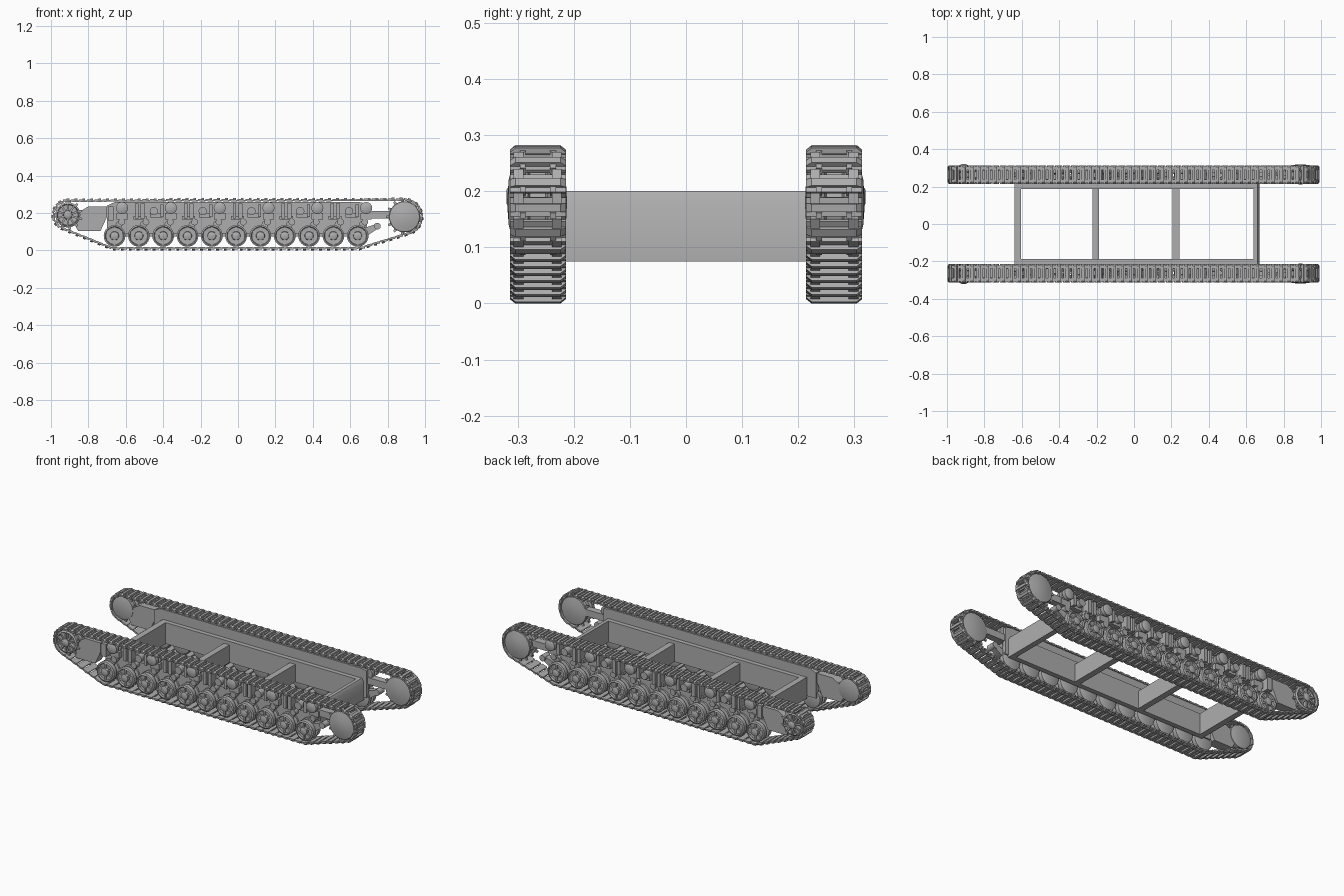
import bpy, bmesh, math
from mathutils import Vector, geometry

if "Cube" in bpy.data.objects:
    bpy.data.objects.remove(bpy.data.objects["Cube"])

GREY = (0.42, 0.42, 0.42, 1)
steel = bpy.data.materials.new("steel_grey")
steel.use_nodes = True
steel.diffuse_color = GREY
steel.node_tree.nodes["Principled BSDF"].inputs["Base Color"].default_value = GREY

X, Y, Z = Vector((1, 0, 0)), Vector((0, 1, 0)), Vector((0, 0, 1))
O = Vector((0, 0, 0))


def prism(bm, pts, a, b, origin=O, u=X, v=Z, w=Y):
    """Extrude the polygon pts (in u, v) along w from a to b."""
    ends = [[bm.verts.new(origin + u * p + v * q + w * d) for p, q in pts] for d in (a, b)]
    n = len(pts)
    for ring in ends:
        bm.faces.new(ring)
    for i in range(n):
        j = (i + 1) % n
        bm.faces.new((ends[0][i], ends[0][j], ends[1][j], ends[1][i]))


def box(bm, x0, x1, y0, y1, z0, z1):
    prism(bm, [(x0, z0), (x1, z0), (x1, z1), (x0, z1)], y0, y1)


def lathe(bm, x, z, profile, seg=24):
    """Spin (radius, y) points about an axle along y."""
    rings = []
    for r, y in profile:
        count = seg if r > 0 else 1
        rings.append([bm.verts.new((x + r * math.cos(math.tau * i / seg), y,
                                    z + r * math.sin(math.tau * i / seg))) for i in range(count)])
    for a, b in zip(rings, rings[1:]):
        for i in range(seg):
            j = (i + 1) % seg
            quad = [a[i % len(a)], a[j % len(a)], b[j % len(b)], b[i % len(b)]]
            bm.faces.new(list(dict.fromkeys(quad)))


def disc(bm, x, z, r, y0, y1, seg=24):
    lathe(bm, x, z, [(0, y0), (r, y0), (r, y1), (0, y1)], seg)


def ribs(bm, x, z, count, r0, r1, half, y0, y1, tip=1.0):
    """Radial bars around an axle, tapering toward the tip."""
    for i in range(count):
        a = math.tau * (i + 0.5) / count
        d, s = Vector((math.cos(a), 0, math.sin(a))), Vector((-math.sin(a), 0, math.cos(a)))
        prism(bm, [(r0, -half), (r1, -half * tip), (r1, half * tip), (r0, half)],
              y0, y1, Vector((x, 0, z)), d, s)


def finish(bm, name, mirror=True):
    bmesh.ops.recalc_face_normals(bm, faces=bm.faces)
    for f in bm.faces:
        f.smooth = True
    for e in bm.edges:
        e.smooth = e.calc_face_angle(4) < 0.6
    mesh = bpy.data.meshes.new(name)
    bm.to_mesh(mesh)
    bm.free()
    mesh.materials.append(steel)
    ob = bpy.data.objects.new(name, mesh)
    bpy.context.collection.objects.link(ob)
    if mirror:
        m = ob.modifiers.new("Mirror", "MIRROR")
        m.use_axis = (False, True, False)
    return ob


SPROCKET, IDLER = (0.89, 0.18), (-0.91, 0.19)
WHEELS = [(-0.66 + 0.13 * i, 0.078) for i in range(11)]
ROLLERS = [(-0.62 + 0.261 * i, 0.227) for i in range(6)]

# Hull frame: rails, end plates and cross members
bm = bmesh.new()
box(bm, -0.64, 0.66, 0.188, 0.216, 0.075, 0.2)
finish(bm, "side_rail")
bm = bmesh.new()
box(bm, -0.64, -0.605, -0.19, 0.19, 0.075, 0.2)
prism(bm, [(0.64, 0.075), (0.672, 0.075), (0.672, 0.18), (0.66, 0.2), (0.64, 0.2)], -0.216, 0.216)
finish(bm, "end_plates", False)
bm = bmesh.new()
for x in (-0.205, 0.225):
    box(bm, x - 0.018, x + 0.018, -0.19, 0.19, 0.075, 0.18)
finish(bm, "cross_members", False)

# Suspension side panel with end arms
bm = bmesh.new()
prism(bm, [(-0.7, 0.09), (0.69, 0.09), (0.69, 0.25), (0.65, 0.258), (-0.66, 0.258), (-0.7, 0.24)],
      0.214, 0.24)
finish(bm, "side_panel")
bm = bmesh.new()
prism(bm, [(-0.9, 0.19), (-0.855, 0.105), (-0.735, 0.105), (-0.7, 0.18), (-0.7, 0.235), (-0.8, 0.235),
           (-0.86, 0.2)], 0.225, 0.285)
finish(bm, "idler_arm")
bm = bmesh.new()
box(bm, 0.68, 0.86, 0.222, 0.262, 0.17, 0.21)
prism(bm, [(0.66, 0.085), (0.7, 0.085), (0.76, 0.125), (0.75, 0.145), (0.72, 0.135), (0.66, 0.115)],
      0.235, 0.27)
disc(bm, 0.745, 0.13, 0.018, 0.23, 0.28, 12)
finish(bm, "sprocket_arm")

# Road wheels: twin discs with rim, hub and ribs
bm = bmesh.new()
for x, z in WHEELS:
    lathe(bm, x, z, [(0, 0.222), (0.05, 0.222), (0.058, 0.226), (0.058, 0.25), (0.036, 0.254),
                     (0.036, 0.268), (0.058, 0.272), (0.058, 0.296), (0.05, 0.3), (0.046, 0.292),
                     (0.024, 0.29), (0.022, 0.304), (0.012, 0.308), (0, 0.308)])
    ribs(bm, x, z, 6, 0.018, 0.048, 0.005, 0.286, 0.298)
finish(bm, "road_wheels")

# Swing arms above the wheels, springs and brackets under the top run
bm = bmesh.new()
for x, z in WHEELS:
    prism(bm, [(x - 0.014, z), (x + 0.014, z), (x + 0.05, 0.15), (x + 0.03, 0.165), (x + 0.01, 0.15)],
          0.235, 0.262)
    disc(bm, x + 0.038, 0.152, 0.018, 0.235, 0.272, 12)
finish(bm, "swing_arms")
bm = bmesh.new()
for x, z in ROLLERS:
    lathe(bm, x, z, [(0, 0.23), (0.032, 0.23), (0.032, 0.252), (0.018, 0.254), (0.018, 0.272),
                     (0.032, 0.274), (0.032, 0.296), (0.02, 0.302), (0, 0.302)])
    box(bm, x - 0.03, x + 0.03, 0.235, 0.268, 0.165, 0.2)
finish(bm, "return_rollers")
bm = bmesh.new()
for x, z in ROLLERS[:-1]:
    box(bm, x + 0.07, x + 0.088, 0.235, 0.285, 0.17, 0.25)
    box(bm, x + 0.1, x + 0.122, 0.235, 0.285, 0.17, 0.25)
    box(bm, x + 0.06, x + 0.13, 0.235, 0.27, 0.165, 0.185)
    disc(bm, x + 0.17, 0.21, 0.022, 0.235, 0.29, 14)
    box(bm, x + 0.15, x + 0.215, 0.235, 0.265, 0.175, 0.2)
    box(bm, x + 0.205, x + 0.222, 0.235, 0.285, 0.18, 0.245)
box(bm, -0.695, -0.665, 0.235, 0.285, 0.16, 0.235)
finish(bm, "brackets")

# Drive sprocket: domed drum with two toothed rings
bm = bmesh.new()
x, z = SPROCKET
lathe(bm, x, z, [(0, 0.212), (0.04, 0.214), (0.08, 0.222), (0.083, 0.226), (0.083, 0.246), (0.07, 0.25),
                 (0.07, 0.278), (0.083, 0.282), (0.083, 0.302), (0.08, 0.306), (0.04, 0.316),
                 (0, 0.319)], 32)
for y in (0.232, 0.286):
    ribs(bm, x, z, 13, 0.075, 0.098, 0.01, y, y + 0.01, 0.5)
finish(bm, "drive_sprocket")

# Idler: closed inner disc, spoked outer face
bm = bmesh.new()
x, z = IDLER
lathe(bm, x, z, [(0, 0.214), (0.05, 0.217), (0.067, 0.222), (0.067, 0.248), (0.05, 0.252), (0.05, 0.276),
                 (0.067, 0.28), (0.067, 0.3), (0.058, 0.306), (0.054, 0.292), (0.026, 0.29),
                 (0.022, 0.314), (0.012, 0.32), (0, 0.32)], 28)
ribs(bm, x, z, 10, 0.02, 0.058, 0.006, 0.285, 0.31, 0.7)
for y in (0.232, 0.286):
    ribs(bm, x, z, 11, 0.06, 0.08, 0.009, y, y + 0.01, 0.5)
finish(bm, "idler_wheel")

# Track path: a belt pulled tight around the wheels, evenly resampled
circles = [(SPROCKET, 0.09), (IDLER, 0.076), (WHEELS[0], 0.066), (WHEELS[-1], 0.066)]
cloud = [Vector((c[0] + r * math.cos(a * math.tau / 72), c[1] + r * math.sin(a * math.tau / 72)))
         for c, r in circles for a in range(72)]
belt = [cloud[i] for i in geometry.convex_hull_2d(cloud)]
area = sum(p.x * q.y - q.x * p.y for p, q in zip(belt, belt[1:] + belt[:1]))
if area < 0:
    belt.reverse()
lengths = [(q - p).length for p, q in zip(belt, belt[1:] + belt[:1])]
total, LINKS = sum(lengths), 98
pitch = total / LINKS


def along(s):
    s %= total
    for i, d in enumerate(lengths):
        if s <= d:
            return belt[i].lerp(belt[(i + 1) % len(belt)], s / d)
        s -= d
    return belt[0]


# Track links: shoe plate, chamfered grouser and two joining knuckles
bm = bmesh.new()
y0, y1 = 0.214, 0.314
plate = [(y0, -0.006), (y1, -0.006), (y1, 0.002), (y0, 0.002)]
grouser = [(y0, 0.0), (y1, 0.0), (y1, 0.004), (y1 - 0.01, 0.012), (y0 + 0.01, 0.012), (y0, 0.004)]
for i in range(LINKS):
    p, a, b = along(i * pitch), along((i - 0.4) * pitch), along((i + 0.4) * pitch)
    t = (b - a).normalized()
    origin, tangent, out = Vector((p.x, 0, p.y)), Vector((t.x, 0, t.y)), Vector((t.y, 0, -t.x))
    h = pitch / 2
    prism(bm, plate, -0.8 * h, 0.8 * h, origin, Y, out, tangent)
    prism(bm, grouser, -0.4 * h, 0.3 * h, origin, Y, out, tangent)
    for y in (0.222, 0.29):
        knuckle = [(y, -0.004), (y + 0.017, -0.004), (y + 0.017, 0.007), (y, 0.007)]
        prism(bm, knuckle, 0.3 * h, 1.2 * h, origin, Y, out, tangent)
finish(bm, "track_links")
